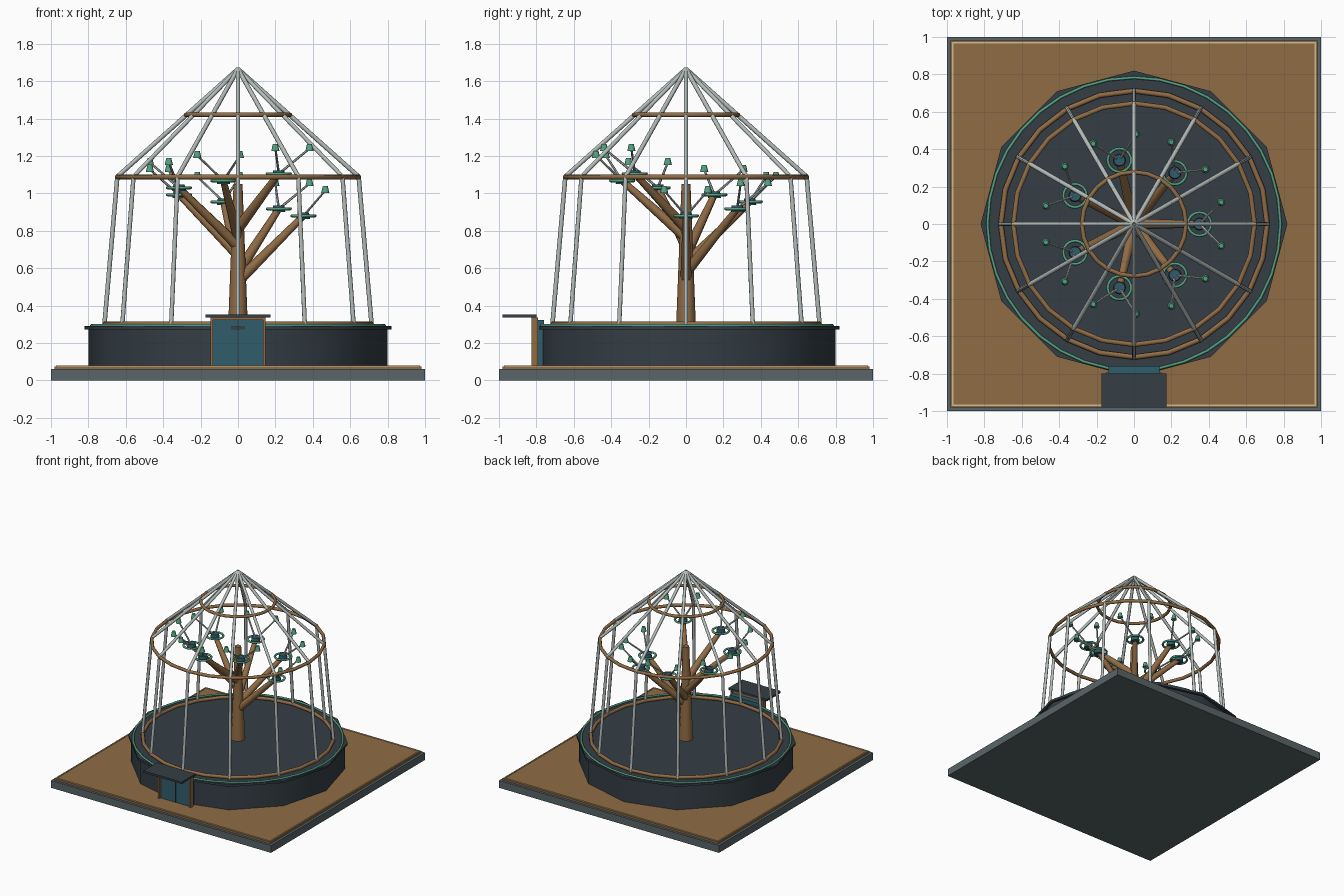
import bpy, math
from mathutils import Vector

if "Cube" in bpy.data.objects:
    bpy.data.objects.remove(bpy.data.objects["Cube"])


def material(name, r, g, b):
    m = bpy.data.materials.new(name)
    m.diffuse_color = (r, g, b, 1)
    m.use_nodes = True
    m.node_tree.nodes["Principled BSDF"].inputs["Base Color"].default_value = m.diffuse_color
    return m


SLATE = material("slate", 0.10, 0.13, 0.14)
DARK = material("dark_slate", 0.035, 0.048, 0.06)
WOOD = material("wood", 0.28, 0.15, 0.06)
STEEL = material("pale_steel", 0.45, 0.50, 0.48)
GREEN = material("leaf_green", 0.09, 0.36, 0.22)
TEAL = material("teal", 0.03, 0.11, 0.15)
CREAM = material("cream", 0.65, 0.50, 0.25)


def finish(name, mat, smooth=None):
    o = bpy.context.object
    o.name = name
    o.data.materials.append(mat)
    if smooth:
        bpy.ops.object.shade_smooth_by_angle(angle=math.radians(smooth))
    return o


def box(name, mat, x0, x1, y0, y1, z0, z1):
    bpy.ops.mesh.primitive_cube_add(size=1, location=((x0 + x1) / 2, (y0 + y1) / 2, (z0 + z1) / 2))
    bpy.context.object.scale = (x1 - x0, y1 - y0, z1 - z0)
    bpy.ops.object.transform_apply(location=False, rotation=False, scale=True)
    return finish(name, mat)


def rod(name, mat, a, b, r0, r1, sides=8, smooth=50):
    # tapered cylinder between two points
    a, b = Vector(a), Vector(b)
    d = b - a
    bpy.ops.mesh.primitive_cone_add(vertices=sides, radius1=r0, radius2=r1, depth=d.length,
                                    location=(a + b) / 2,
                                    rotation=d.to_track_quat('Z', 'Y').to_euler())
    return finish(name, mat, smooth)


def ring(name, mat, radius, tube, loc, major=24):
    bpy.ops.mesh.primitive_torus_add(major_radius=radius, minor_radius=tube, major_segments=major,
                                     minor_segments=8, location=loc)
    return finish(name, mat, 50)


def drum(name, mat, radius, z0, z1):
    # 12-sided, with corners on the axes
    bpy.ops.mesh.primitive_cylinder_add(vertices=12, radius=radius, depth=z1 - z0,
                                        location=(0, 0, (z0 + z1) / 2))
    return finish(name, mat, 35)


def polar(r, ang, z):
    return Vector((r * math.cos(ang), r * math.sin(ang), z))


# square plinth, ground and its thin edging
box("plinth", SLATE, -1, 1, -1, 1, 0, 0.06)
box("ground", WOOD, -0.98, 0.98, -0.98, 0.98, 0.06, 0.075)
for s in (-1, 1):
    box("edging_x", CREAM, s * 0.97 - 0.004, s * 0.97 + 0.004, -0.97, 0.97, 0.07, 0.08)
    box("edging_y", CREAM, -0.97, 0.97, s * 0.97 - 0.004, s * 0.97 + 0.004, 0.07, 0.08)

# low building with lip
drum("drum_wall", DARK, 0.80, 0.07, 0.275)
drum("drum_lip", DARK, 0.82, 0.272, 0.29)
ring("lip_trim", GREEN, 0.783, 0.008, (0, 0, 0.294), 36)

# entrance
box("door", TEAL, -0.135, 0.135, -0.81, -0.76, 0.075, 0.322)
box("door_seam", DARK, -0.003, 0.003, -0.814, -0.80, 0.075, 0.322)
for s in (-1, 1):
    box("door_post", WOOD, s * 0.141 - 0.006, s * 0.141 + 0.006, -0.826, -0.79, 0.075, 0.337)
box("door_lintel", WOOD, -0.147, 0.147, -0.826, -0.80, 0.322, 0.337)
box("canopy", DARK, -0.175, 0.175, -0.98, -0.80, 0.337, 0.353)

# cage of ribs and hoops
for i in range(12):
    a = i * math.pi / 6
    rod("wall_rib", STEEL, polar(0.715, a, 0.29), polar(0.645, a, 1.09), 0.012, 0.012)
    rod("roof_rib", STEEL, polar(0.645, a, 1.09), (0, 0, 1.665), 0.012, 0.012)
ring("base_hoop", WOOD, 0.712, 0.014, (0, 0, 0.302))
ring("eaves_hoop", WOOD, 0.645, 0.013, (0, 0, 1.088))
ring("upper_hoop", WOOD, 0.278, 0.012, (0, 0, 1.42))

# tree with spiralling branches
rod("trunk", WOOD, (0, 0, 0.28), (0, 0, 1.05), 0.053, 0.024, 12)
for i in range(7):
    a = i * 2 * math.pi / 7
    z = 0.88 + 0.0375 * i
    tip = polar(0.35, a, z)
    rod("branch", WOOD, polar(0.0, a, 0.53 + 0.047 * i), tip, 0.03, 0.018)
    rod("branch_hub", TEAL, tip - Vector((0, 0, 0.018)), tip + Vector((0, 0, 0.018)), 0.035, 0.03, 12)
    ring("leaf_ring", GREEN, 0.062, 0.008, tip)
    for s in (-1, 1):
        end = tip + polar(0.165, a + s * math.pi / 4, 0.135)
        rod("twig", STEEL, tip, end, 0.007, 0.006, 6)
        rod("bud", GREEN, end - Vector((0, 0, 0.013)), end + Vector((0, 0, 0.025)), 0.022, 0.013)
